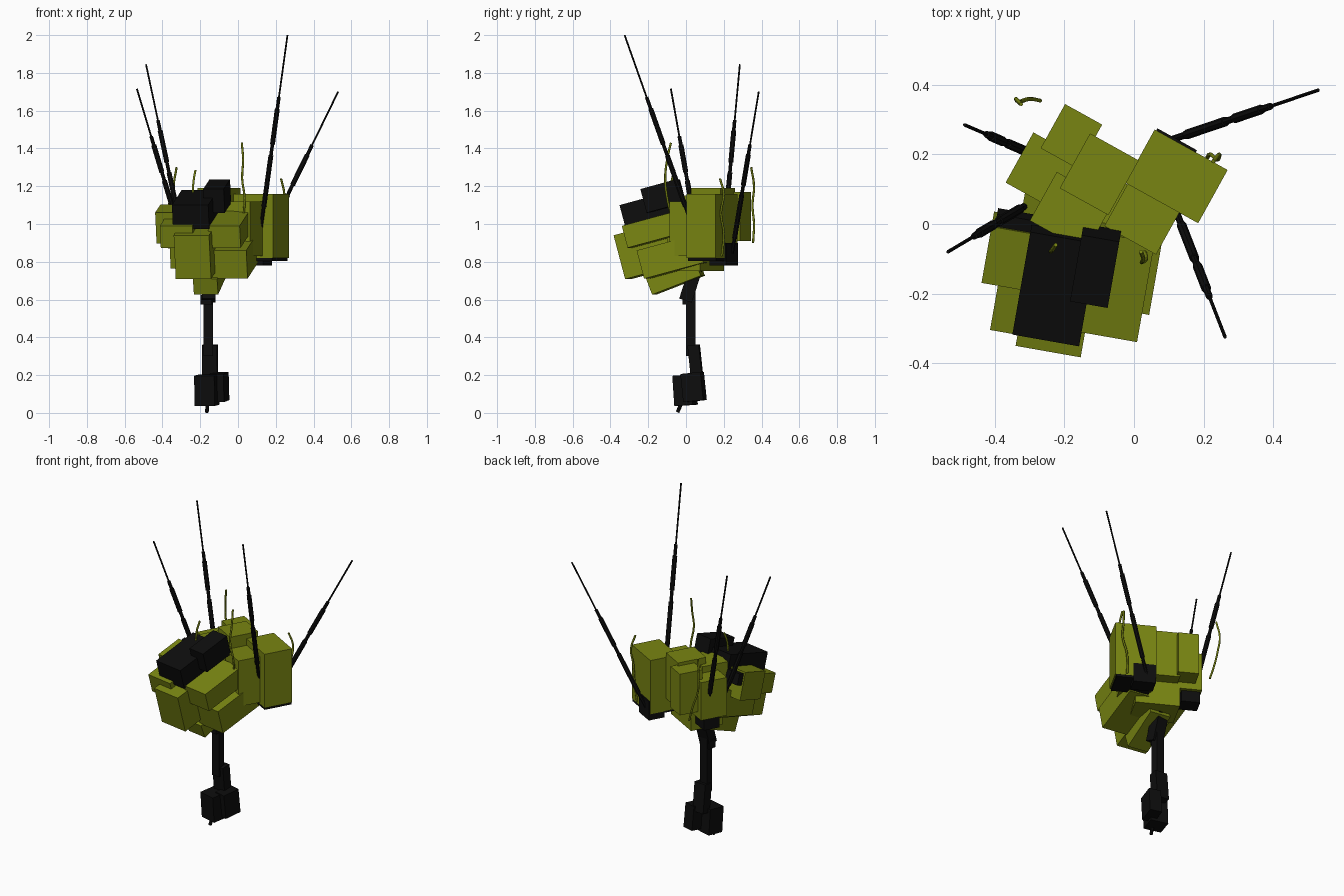
import bpy, math
from mathutils import Vector, Matrix

if "Cube" in bpy.data.objects:
    bpy.data.objects.remove(bpy.data.objects["Cube"])


def material(name, rgb):
    m = bpy.data.materials.new(name)
    m.diffuse_color = (*rgb, 1)
    m.use_nodes = True
    m.node_tree.nodes["Principled BSDF"].inputs["Base Color"].default_value = m.diffuse_color
    return m


GREEN = material("olive green", (0.19, 0.235, 0.006))
BLACK = material("matte black", (0.004, 0.004, 0.004))


def frame(turn, tilt):
    """Orientation: tilt about x, then turn about z."""
    return (Matrix.Rotation(math.radians(turn), 3, 'Z')
            @ Matrix.Rotation(math.radians(tilt), 3, 'X'))


FRONT = frame(-10, 15)
REAR = frame(-29, 0)


def box(name, centre, size, rot, mat):
    bpy.ops.mesh.primitive_cube_add(size=1)
    ob = bpy.context.object
    ob.name = name
    ob.matrix_world = (Matrix.Translation(centre) @ rot.to_4x4()
                       @ Matrix.Diagonal((*size, 1)))
    ob.data.materials.append(mat)
    return ob


def hung_box(name, top_front, size, mat, rot=FRONT):
    """Box placed by the middle of its top front edge."""
    centre = Vector(top_front) + rot @ Vector((0, size[1] / 2, -size[2] / 2))
    return box(name, centre, size, rot, mat)


def rear_box(name, x, y, w, d, z0, z1, mat=GREEN):
    return box(name, (x, y, (z0 + z1) / 2), (w, d, z1 - z0), REAR, mat)


def rod(name, a, b, r, mat, sides=8):
    a, b = Vector(a), Vector(b)
    bpy.ops.mesh.primitive_cylinder_add(vertices=sides, radius=r, depth=(b - a).length)
    ob = bpy.context.object
    ob.name = name
    ob.matrix_world = (Matrix.Translation((a + b) / 2)
                       @ (b - a).to_track_quat('Z', 'Y').to_matrix().to_4x4())
    ob.data.materials.append(mat)
    return ob


def antenna(name, base, tip):
    """Telescopic rod: a stem, two sleeves and a thin tip."""
    base, tip = Vector(base), Vector(tip)
    for part, t0, t1, r in (("stem", 0, 0.68, 0.010), ("lower_sleeve", 0.12, 0.38, 0.014),
                            ("upper_sleeve", 0.44, 0.62, 0.014), ("tip", 0.66, 1, 0.005)):
        rod(f"{name}_{part}", base.lerp(tip, t0), base.lerp(tip, t1), r, BLACK)


def wire(name, points):
    cu = bpy.data.curves.new(name, 'CURVE')
    cu.dimensions = '3D'
    cu.bevel_depth = 0.006
    cu.bevel_resolution = 1
    cu.use_fill_caps = True
    cu.resolution_u = 4
    sp = cu.splines.new('BEZIER')
    sp.bezier_points.add(len(points) - 1)
    for p, co in zip(sp.bezier_points, points):
        p.co = co
        p.handle_left_type = p.handle_right_type = 'AUTO'
    cu.materials.append(GREEN)
    bpy.context.collection.objects.link(bpy.data.objects.new(name, cu))


# Front cluster of tilted cases
hung_box("black_long_case", (-0.254, -0.335, 1.10), (0.195, 0.31, 0.13), BLACK)
hung_box("black_upper_case", (-0.13, -0.232, 1.185), (0.11, 0.20, 0.13), BLACK)
hung_box("front_case", (-0.247, -0.367, 0.94), (0.19, 0.35, 0.24), GREEN)
hung_box("front_left_case", (-0.328, -0.32, 0.99), (0.175, 0.26, 0.12), GREEN)
hung_box("front_right_case", (-0.075, -0.325, 0.99), (0.17, 0.30, 0.12), GREEN)
hung_box("side_left_case", (-0.35, -0.185, 1.06), (0.18, 0.17, 0.17), GREEN)
hung_box("left_black_pad", (-0.34, -0.07, 1.08), (0.14, 0.09, 0.07), BLACK)
hung_box("lower_right_case", (-0.05, -0.245, 0.86), (0.19, 0.33, 0.155), GREEN)
hung_box("lower_left_case", (-0.27, -0.21, 0.92), (0.19, 0.30, 0.16), GREEN)
hung_box("belly_case", (-0.175, -0.20, 0.71), (0.13, 0.28, 0.09), GREEN, frame(-10, 21))

# Rear cluster of upright cases
rear_box("rear_tall_case", -0.18, 0.252, 0.122, 0.145, 0.91, 1.17)
rear_box("rear_left_case", -0.255, 0.15, 0.17, 0.165, 0.87, 1.11)
rear_box("middle_case", -0.18, 0.035, 0.185, 0.16, 0.86, 1.15)
rear_box("centre_top_case", -0.10, 0.143, 0.16, 0.18, 0.90, 1.19)
rear_box("right_large_case", 0.122, 0.137, 0.24, 0.175, 0.82, 1.16)
rear_box("right_front_case", 0.04, 0.045, 0.17, 0.21, 0.83, 1.12)
rear_box("core_block", -0.11, 0.05, 0.26, 0.20, 0.75, 0.95)
rear_box("right_base_plate", 0.125, 0.137, 0.22, 0.17, 0.805, 0.82, BLACK)
rear_box("right_black_foot", 0.10, 0.20, 0.13, 0.10, 0.78, 0.90, BLACK)
rear_box("left_black_foot", -0.27, 0.17, 0.11, 0.10, 0.80, 0.90, BLACK)

# Mast and handle
box("mast_collar", (-0.155, 0.025, 0.68), (0.07, 0.07, 0.18), frame(0, -18), BLACK)
box("mast_neck", (-0.165, 0.01, 0.60), (0.06, 0.05, 0.05), frame(-10, 0), BLACK)
box("mast", (-0.157, 0.025, 0.50), (0.05, 0.05, 0.40), frame(0, 0), BLACK)
box("mast_sleeve", (-0.148, 0.05, 0.27), (0.08, 0.06, 0.18), frame(-5, 6), BLACK)
box("handle_left_block", (-0.165, -0.005, 0.12), (0.11, 0.10, 0.16), frame(-15, 4), BLACK)
box("handle_right_block", (-0.098, 0.04, 0.137), (0.075, 0.11, 0.15), frame(-15, 6), BLACK)
rod("handle_tail", (-0.16, -0.02, 0.06), (-0.165, -0.045, 0.004), 0.01, BLACK)

# Antennas
antenna("rear_right_antenna", (0.10, 0.24, 0.82), (0.53, 0.385, 1.70))
antenna("front_right_antenna", (0.12, 0.04, 0.97), (0.262, -0.325, 2.0))
antenna("rear_left_antenna", (-0.29, 0.20, 0.92), (-0.487, 0.285, 1.845))
antenna("front_left_antenna", (-0.30, 0.06, 0.93), (-0.535, -0.08, 1.715))

# Loose wires
wire("right_front_wire", [(0.02, -0.08, 1.43), (0.027, -0.10, 1.34),
                          (0.022, -0.11, 1.24), (0.035, -0.10, 1.14), (0.03, -0.08, 1.05)])
wire("left_front_wire", [(-0.225, -0.06, 1.285), (-0.235, -0.075, 1.23), (-0.24, -0.08, 1.15)])
wire("rear_left_wire", [(-0.325, 0.345, 1.30), (-0.34, 0.36, 1.20), (-0.33, 0.352, 1.10),
                        (-0.30, 0.36, 1.0), (-0.27, 0.355, 0.90)])
wire("rear_right_wire", [(0.228, 0.18, 1.24), (0.245, 0.20, 1.16), (0.24, 0.185, 1.06),
                         (0.22, 0.20, 0.95), (0.21, 0.19, 0.83)])
